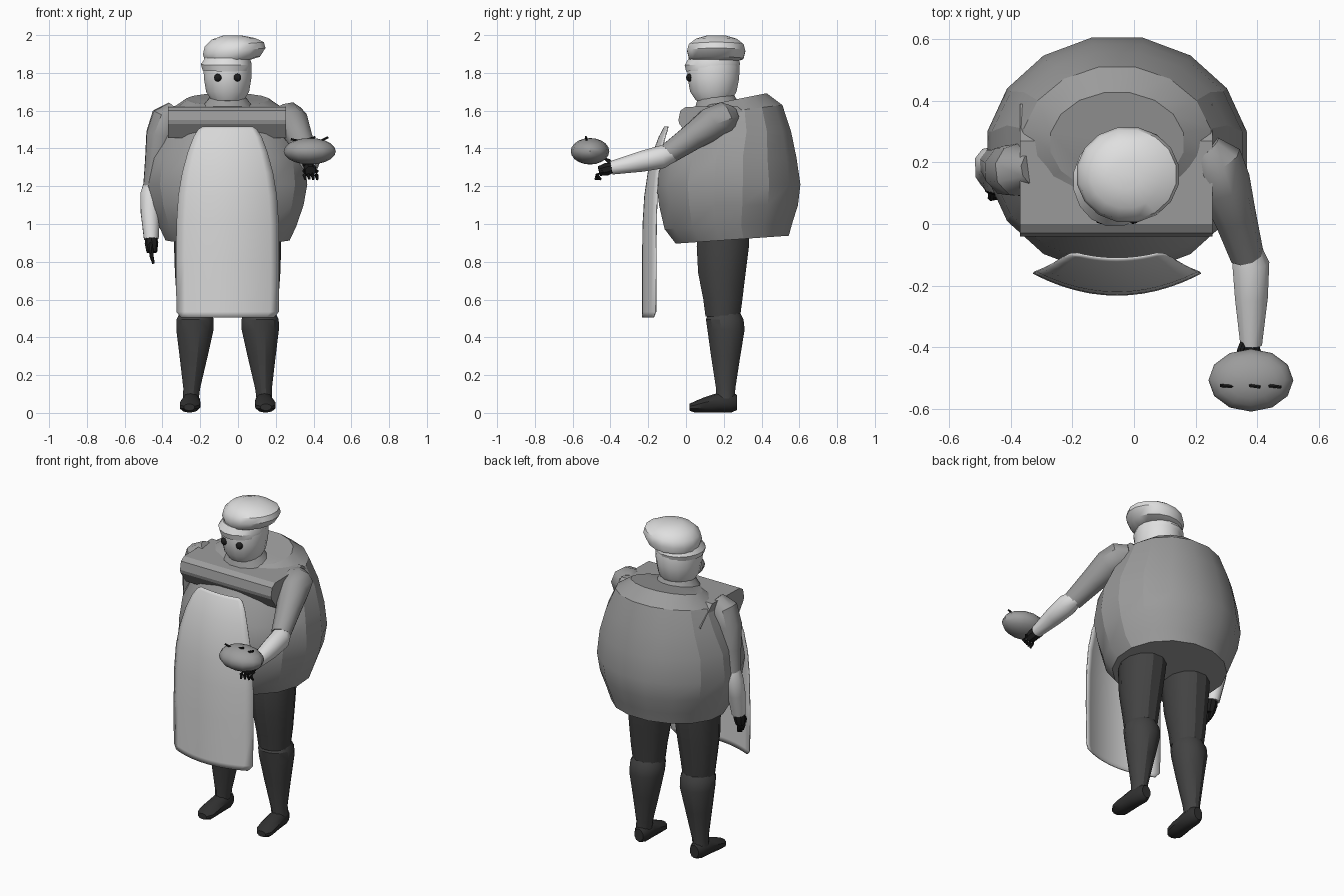
import bpy, bmesh, math
from mathutils import Vector

CX = -0.055  # body centre line


def material(name, v):
    m = bpy.data.materials.new(name)
    m.diffuse_color = (v, v, v, 1)
    return m


LIGHT = material("light skin and cap", 0.74)
CLOTH = material("apron cloth", 0.68)
SHIRT = material("shirt grey", 0.33)
TROUSER = material("trouser charcoal", 0.055)
SHOE = material("shoe dark", 0.03)
BLACK = material("glove black", 0.012)


def finish(name, bm, mat, angle=30):
    bmesh.ops.recalc_face_normals(bm, faces=bm.faces)
    me = bpy.data.meshes.new(name)
    bm.to_mesh(me)
    bm.free()
    me.materials.append(mat)
    ob = bpy.data.objects.new(name, me)
    bpy.context.collection.objects.link(ob)
    bpy.ops.object.select_all(action='DESELECT')
    ob.select_set(True)
    bpy.context.view_layer.objects.active = ob
    bpy.ops.object.shade_smooth_by_angle(angle=math.radians(angle))
    return ob


def skin(name, rings, n, mat, angle=30):
    """Skin closed rings given as (centre, u vector, v vector)."""
    bm = bmesh.new()
    loops = []
    for c, u, v in rings:
        loops.append([bm.verts.new(c + u * math.cos(2 * math.pi * (i + .5) / n)
                                   + v * math.sin(2 * math.pi * (i + .5) / n)) for i in range(n)])
    for a, b in zip(loops, loops[1:]):
        for i in range(n):
            j = (i + 1) % n
            bm.faces.new((a[i], a[j], b[j], b[i]))
    bm.faces.new(loops[0])
    bm.faces.new(loops[-1])
    return finish(name, bm, mat, angle)


def stack(name, rows, n, mat, angle=30):
    """Level rings: x, y, z, x radius, y radius, slope along y, slope along x."""
    rings = []
    for x, y, z, rx, ry, *s in rows:
        sy, sx = (s + [0, 0])[:2]
        rings.append((Vector((x, y, z)), Vector((rx, 0, rx * sx)), Vector((0, ry, ry * sy))))
    return skin(name, rings, n, mat, angle)


def limb(name, pts, mat, n=9):
    """Tapered tube through points (x, y, z, radius)."""
    P = [Vector(p[:3]) for p in pts]
    rings = []
    for i, p in enumerate(P):
        d = (P[min(i + 1, len(P) - 1)] - P[max(i - 1, 0)]).normalized()
        u = d.cross(Vector((0.3, 0.9, 0.1)) if abs(d.z) > .7 else Vector((0, 0, 1))).normalized()
        rings.append((p, u * pts[i][3], d.cross(u) * pts[i][3]))
    return skin(name, rings, n, mat, 40)


def ball(name, loc, size, mat, seg=12, rings=8):
    bm = bmesh.new()
    bmesh.ops.create_uvsphere(bm, u_segments=seg, v_segments=rings, radius=1)
    for v in bm.verts:
        v.co = Vector(loc) + Vector((v.co.x * size[0], v.co.y * size[1], v.co.z * size[2]))
    return finish(name, bm, mat, 35)


# Round torso in a wide shirt
stack("torso", [
    (CX, .245, .917, .335, .305, .07), (CX, .225, .99, .37, .345, .05),
    (CX, .225, 1.10, .41, .375), (CX, .225, 1.21, .43, .388),
    (CX, .23, 1.35, .415, .362), (CX, .262, 1.49, .365, .30),
    (CX, .26, 1.60, .31, .255, .12), (CX, .265, 1.66, .22, .165, .2)], 16, SHIRT, 22)

# Shoulder yoke, a profile extruded across the chest
profile = [(.02, 1.455), (-.035, 1.53), (-.04, 1.55), (-.03, 1.60), (0, 1.62),
           (.27, 1.625), (.39, 1.52), (.36, 1.49), (.22, 1.50)]
bm = bmesh.new()
f = bm.faces.new([bm.verts.new((-.37, y, z)) for y, z in profile])
ext = bmesh.ops.extrude_face_region(bm, geom=[f])
bmesh.ops.translate(bm, vec=(.625, 0, 0),
                    verts=[e for e in ext["geom"] if isinstance(e, bmesh.types.BMVert)])
finish("shoulder_yoke", bm, SHIRT, 20)

# Collar, neck and head
stack("collar", [(CX, .17, 1.62, .14, .125), (CX, .16, 1.675, .095, .10, .05)], 12, SHIRT)
stack("neck", [(CX, .145, 1.59, .07, .075), (CX, .145, 1.70, .07, .075)], 12, LIGHT)
stack("head", [(CX, .145, 1.64, .05, .055), (CX, .145, 1.655, .088, .095),
               (CX, .145, 1.70, .116, .125), (CX, .145, 1.77, .128, .139),
               (CX, .145, 1.83, .13, .141), (CX, .145, 1.88, .122, .13)], 16, LIGHT)
for s in (-1, 1):
    ball("eye", (CX + s * .052, .018, 1.775), (.021, .018, .021), BLACK, 10, 6)

# Cap: band and soft leaning crown
stack("cap_band", [(CX - .005, .14, 1.815, .130, .142, .05), (CX - .007, .14, 1.845, .137, .15, .03),
                   (CX, .145, 1.88, .12, .132)], 16, LIGHT)
stack("cap_crown", [(-.05, .15, 1.862, .11, .125, 0, .05), (-.03, .16, 1.875, .148, .147, 0, .07),
                    (-.02, .16, 1.915, .169, .157, 0, .1), (-.02, .16, 1.95, .16, .148, 0, .08),
                    (-.025, .16, 1.98, .118, .11, 0, .04), (-.03, .16, 1.998, .05, .05)], 16, LIGHT, 40)

# Hanging apron, a bowed sheet
rows = [(.505, .245, -.23), (.535, .27, -.23), (.80, .272, -.23), (1.0, .27, -.227), (1.15, .26, -.218),
        (1.27, .24, -.20), (1.38, .21, -.172), (1.46, .18, -.142), (1.50, .155, -.121), (1.516, .13, -.112)]
bm = bmesh.new()
grid = []
for z, hw, y in rows:
    xs = [hw * (i / 6 - 1) for i in range(13)]
    grid.append([bm.verts.new((CX + x, y + .07 * (x / .27) ** 2, z)) for x in xs])
for a, b in zip(grid, grid[1:]):
    for i in range(12):
        bm.faces.new((a[i], a[i + 1], b[i + 1], b[i]))
apron = finish("apron", bm, CLOTH)
mod = apron.modifiers.new("thickness", 'SOLIDIFY')
mod.thickness = .006
mod.offset = 0

# Legs and shoes, mirrored about the body centre
for s, side in ((-1, "right"), (1, "left")):
    def at(d):
        return CX + s * d
    stack(side + "_thigh", [(at(.155), .20, .97, .13, .14), (at(.16), .195, .88, .128, .143),
                            (at(.165), .19, .74, .118, .13), (at(.17), .195, .60, .103, .107),
                            (at(.17), .195, .51, .092, .095)], 12, TROUSER)
    stack(side + "_calf", [(at(.17), .205, .53, .085, .085), (at(.172), .205, .495, .102, .103),
                           (at(.173), .212, .44, .102, .102), (at(.18), .21, .30, .077, .08),
                           (at(.19), .21, .13, .046, .053), (at(.195), .21, .07, .043, .05)], 12, TROUSER)
    shoe = [(.27, .055, .03, .04), (.24, .057, .047, .055), (.17, .054, .051, .052),
            (.10, .043, .057, .041), (.05, .032, .054, .031), (.018, .03, .03, .018)]
    skin(side + "_shoe", [(Vector((at(.19 + (.27 - y) * .05), y, z)), Vector((w, 0, 0)), Vector((0, 0, h)))
                          for y, z, w, h in shoe], 10, SHOE, 40)

# Lowered arm
limb("right_sleeve", [(-.33, .18, 1.61, .05), (-.375, .175, 1.56, .088), (-.405, .175, 1.47, .086),
                      (-.43, .185, 1.33, .066), (-.45, .195, 1.19, .055)], SHIRT)
limb("right_forearm", [(-.452, .195, 1.23, .045), (-.462, .195, 1.16, .058), (-.465, .17, 1.06, .053),
                       (-.46, .14, .92, .04)], LIGHT)
limb("right_palm", [(-.46, .14, .94, .028), (-.458, .13, .90, .036), (-.456, .12, .85, .028)], BLACK, 8)
for i in range(4):
    y = .095 + i * .016
    limb("right_finger", [(-.457, y, .87, .011), (-.458, y - .008, .83, .011),
                          (-.448, y - .012, .79 + .006 * abs(i - 1), .006)], BLACK, 6)
limb("right_thumb", [(-.46, .11, .90, .013), (-.465, .085, .87, .011), (-.465, .08, .845, .006)], BLACK, 6)

# Outstretched arm
limb("left_sleeve", [(.23, .24, 1.57, .06), (.265, .20, 1.56, .09), (.29, .13, 1.53, .09),
                     (.325, .03, 1.46, .072), (.365, -.10, 1.37, .057)], SHIRT)
limb("left_forearm", [(.365, -.07, 1.375, .045), (.378, -.13, 1.355, .062), (.38, -.24, 1.33, .055),
                      (.38, -.395, 1.297, .036)], LIGHT)
limb("left_palm", [(.378, -.38, 1.30, .026), (.38, -.42, 1.29, .036), (.383, -.46, 1.28, .028)], BLACK, 8)
for i in range(4):
    x = .352 + i * .021
    limb("left_finger", [(x, -.44, 1.28, .012), (x, -.47, 1.26, .011),
                         (x + .005, -.48 + i * .01, 1.235, .006)], BLACK, 6)
limb("left_thumb", [(.355, -.39, 1.31, .013), (.345, -.41, 1.335, .011), (.345, -.43, 1.345, .006)], BLACK, 6)

# Held bread with three small slanted sticks
ball("bread", (.38, -.508, 1.385), (.138, .102, .07), SHIRT, 12, 10)
for x, w, z, dz in ((.308, .028, 1.443, -.006), (.392, .017, 1.455, .006), (.455, .022, 1.449, .011)):
    limb("bread_stick", [(x - w, -.525, z - dz, .006), (x + w, -.53, z + dz, .006)], BLACK, 6)
